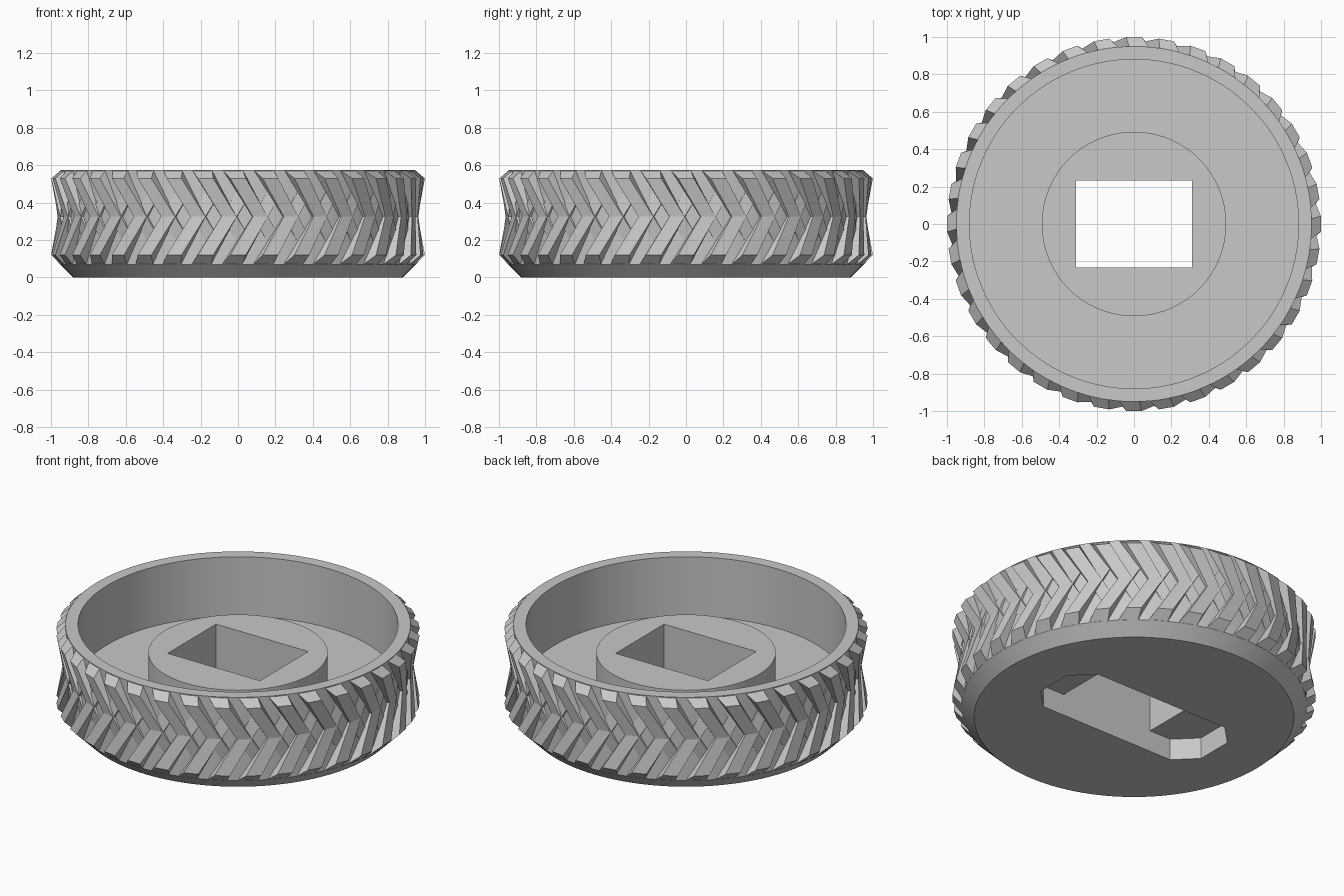
import bpy, bmesh, math

if "Cube" in bpy.data.objects:
    bpy.data.objects.remove(bpy.data.objects["Cube"])

grey = bpy.data.materials.new("plain_grey")
grey.diffuse_color = (0.58, 0.58, 0.58, 1)
grey.use_nodes = True
grey.node_tree.nodes["Principled BSDF"].inputs["Base Color"].default_value = grey.diffuse_color


def make_object(name, bm):
    bmesh.ops.recalc_face_normals(bm, faces=bm.faces)
    mesh = bpy.data.meshes.new(name)
    bm.to_mesh(mesh)
    bm.free()
    mesh.materials.append(grey)
    ob = bpy.data.objects.new(name, mesh)
    bpy.context.collection.objects.link(ob)
    return ob


def prism(name, outline, z0, z1):
    bm = bmesh.new()
    face = bm.faces.new([bm.verts.new((x, y, z0)) for x, y in outline])
    new = bmesh.ops.extrude_face_region(bm, geom=[face])["geom"]
    bmesh.ops.translate(bm, vec=(0, 0, z1 - z0),
                        verts=[v for v in new if isinstance(v, bmesh.types.BMVert)])
    return make_object(name, bm)


# Wheel body: lathe profile (radius, height) with recess and central boss
SEG = 120
profile = [(0.88, 0), (0.95, 0.07), (0.95, 0.575), (0.88, 0.575),
           (0.88, 0.215), (0.493, 0.215), (0.493, 0.405)]
bm = bmesh.new()
rings = [[bm.verts.new((r * math.cos(2 * math.pi * i / SEG),
                        r * math.sin(2 * math.pi * i / SEG), z))
          for i in range(SEG)] for r, z in profile]
for a, b in zip(rings, rings[1:]):
    for i in range(SEG):
        j = (i + 1) % SEG
        bm.faces.new((a[i], a[j], b[j], b[i]))
bm.faces.new(rings[0])
bm.faces.new(rings[-1])
body = make_object("wheel_body", bm)

# Rectangular through hole and chamfered slot underneath
hole = prism("hole_cutter", [(-.31, -.232), (.31, -.232), (.31, .232), (-.31, .232)], -0.2, 0.8)
X, Y, C = 0.575, 0.232, 0.12
slot = prism("slot_cutter", [(X, Y - C), (X - C, Y), (C - X, Y), (-X, Y - C),
                             (-X, C - Y), (C - X, -Y), (X - C, -Y), (X, C - Y)], -0.2, 0.13)
bpy.context.view_layer.objects.active = body
body.select_set(True)
for cutter in (hole, slot):
    cutter.select_set(False)
    mod = body.modifiers.new("cut", "BOOLEAN")
    mod.operation = "DIFFERENCE"
    mod.solver = "EXACT"
    mod.object = cutter
    bpy.ops.object.modifier_apply(modifier=mod.name)
    bpy.data.objects.remove(cutter)
bpy.ops.object.shade_smooth_by_angle(angle=math.radians(25))


# Tread: leaning ribs that sink into the body past the middle
def tread(name, root_z, tip_z, end_z, phase, count=36, lean=0.62):
    bm = bmesh.new()
    away = 1 if end_z > tip_z else -1
    for k in range(count):
        base = 2 * math.pi * k / count + phase - math.pi / 2

        def point(offset, r, z):
            a = base + offset + lean * (z - tip_z) * away
            return bm.verts.new((r * math.cos(a), r * math.sin(a), z))

        outer = [point(-.060, .945, root_z), point(-.042, 1, tip_z),
                 point(.042, 1, tip_z), point(.055, .945, root_z)]
        inner = [point(-.060, .90, end_z), point(-.042, .95, end_z),
                 point(.042, .95, end_z), point(.055, .90, end_z)]
        bm.faces.new(outer)
        bm.faces.new(inner[::-1])
        for i in range(4):
            j = (i + 1) % 4
            bm.faces.new((outer[i], outer[j], inner[j], inner[i]))
    return make_object(name, bm)


tread("lower_tread_ribs", 0.065, 0.12, 0.46, 0.0)
tread("upper_tread_ribs", 0.575, 0.53, 0.19, 0.0)
